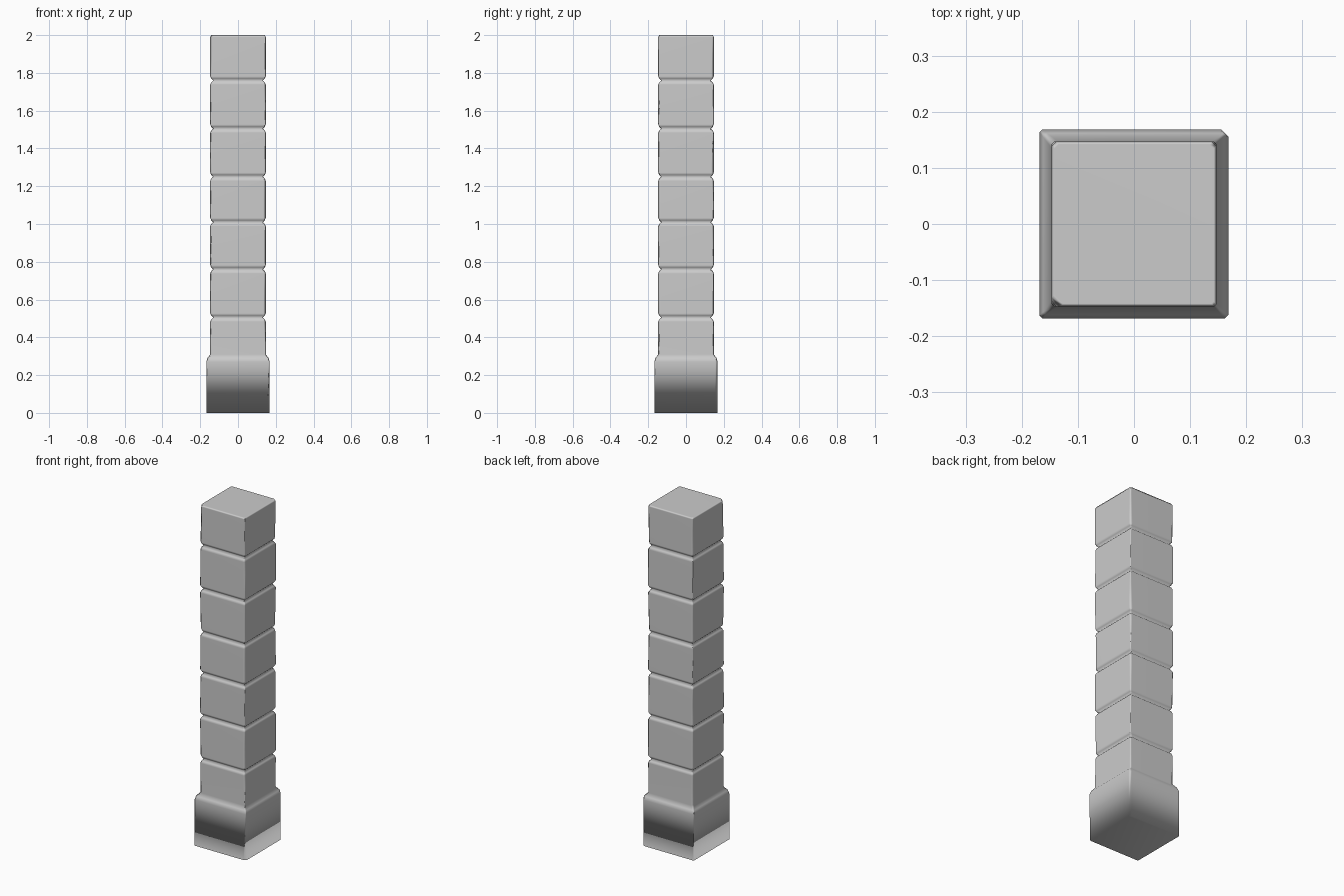
import bpy, bmesh, random

if "Cube" in bpy.data.objects:
    bpy.data.objects.remove(bpy.data.objects["Cube"])

random.seed(4)

def ring(bm, half, z, chips):
    """Square section whose four corners are cut by individual chip sizes."""
    verts = []
    for (sx, sy), c in zip(((1, -1), (1, 1), (-1, 1), (-1, -1)), chips):
        a = (sx * (half - c), sy * half, z)
        b = (sx * half, sy * (half - c), z)
        for p in ((a, b) if sx * sy < 0 else (b, a)):
            verts.append(bm.verts.new(p))
    return verts

def chips(lo, hi):
    return [random.uniform(lo, hi) for _ in range(4)]

# Profile: wide foot, sloped shoulder, then blocks split by shallow grooves
sections = [(0.168, 0.0, [0.012, 0.012, 0.004, 0.004]),
            (0.168, 0.27, [0.006, 0.012, 0.004, 0.006]),
            (0.162, 0.29, chips(0.004, 0.012)),
            (0.147, 0.31, chips(0.004, 0.012))]
for z in (0.505, 0.76, 1.01, 1.25, 1.505, 1.76):
    sections += [(0.147, z - 0.022, chips(0.004, 0.014)),
                 (0.142, z - 0.010, chips(0.004, 0.012)),
                 (0.132, z, chips(0.003, 0.006)),
                 (0.142, z + 0.010, chips(0.004, 0.012)),
                 (0.147, z + 0.022, chips(0.004, 0.014))]
sections += [(0.147, 1.99, [0.004, 0.008, 0.008, 0.016]),
             (0.142, 2.0, [0.004, 0.008, 0.008, 0.016])]

# Stone pillar
bm = bmesh.new()
rings = [ring(bm, *s) for s in sections]
for lower, upper in zip(rings, rings[1:]):
    for i in range(8):
        j = (i + 1) % 8
        bm.faces.new((lower[i], lower[j], upper[j], upper[i]))
bm.faces.new(rings[0][::-1])
bm.faces.new(rings[-1])
bmesh.ops.recalc_face_normals(bm, faces=bm.faces)
mesh = bpy.data.meshes.new("stone_pillar")
bm.to_mesh(mesh)
bm.free()
pillar = bpy.data.objects.new("stone_pillar", mesh)
bpy.context.collection.objects.link(pillar)

# Soft worn edges with flat block faces
for poly in mesh.polygons:
    poly.use_smooth = True
weighted = pillar.modifiers.new("soft_edges", 'WEIGHTED_NORMAL')
weighted.weight = 60
